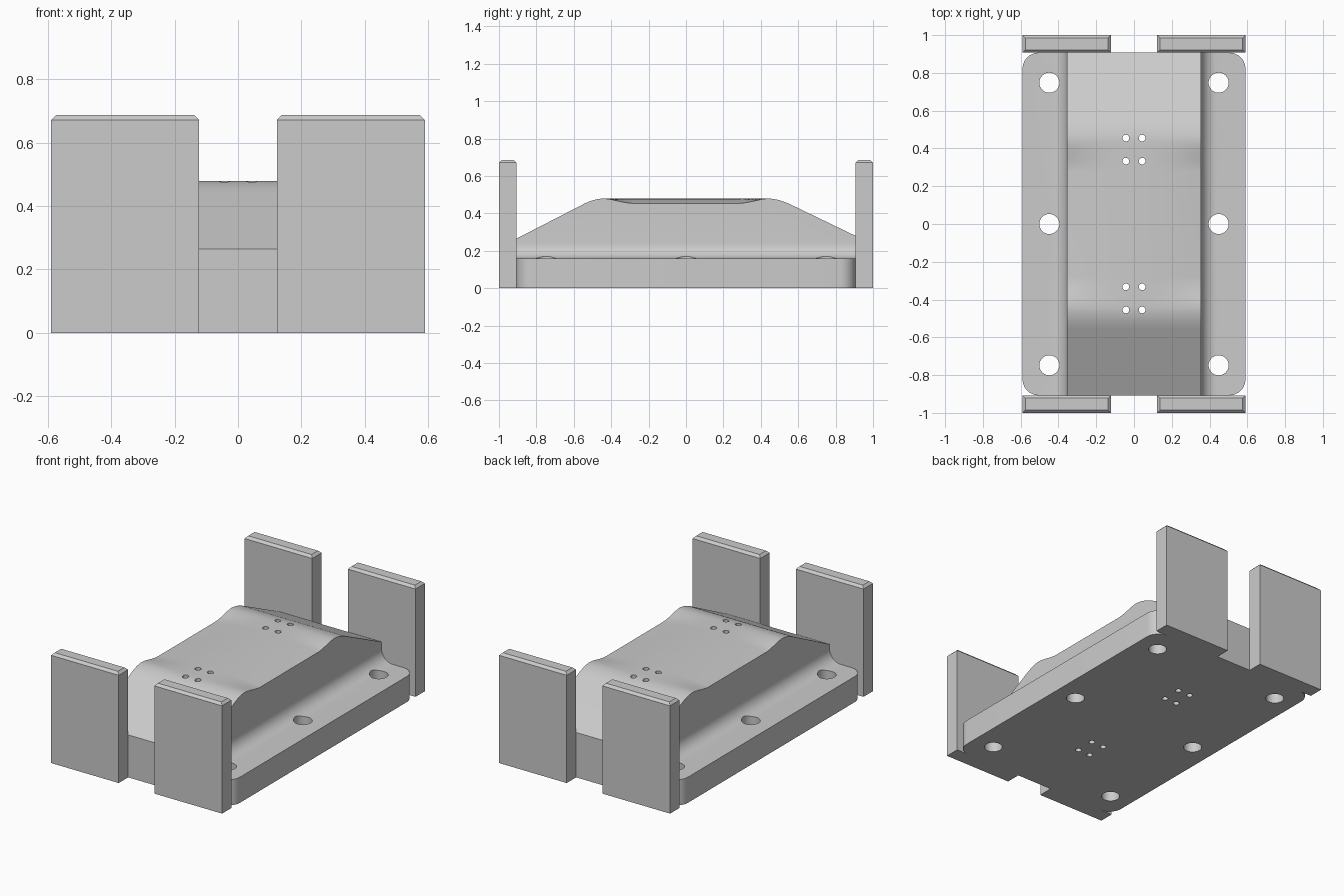
import bpy, bmesh, math

if "Cube" in bpy.data.objects:
    bpy.data.objects.remove(bpy.data.objects["Cube"])

END = 0.907            # half length of the base
BASE_X, BASE_Z = 0.59, 0.16
HUMP_X, CREST = 0.355, 0.48

grey = bpy.data.materials.new("plain grey")
grey.diffuse_color = (0.6, 0.6, 0.6, 1)
grey.use_nodes = True
grey.node_tree.nodes["Principled BSDF"].inputs["Base Color"].default_value = grey.diffuse_color


def make(name, bm):
    bmesh.ops.recalc_face_normals(bm, faces=bm.faces)
    me = bpy.data.meshes.new(name)
    bm.to_mesh(me)
    bm.free()
    me.materials.append(grey)
    ob = bpy.data.objects.new(name, me)
    bpy.context.collection.objects.link(ob)
    return ob


def loft(name, rings):
    """Closed solid through equally sized rings of points."""
    bm = bmesh.new()
    vs = [[bm.verts.new(p) for p in r] for r in rings]
    n = len(vs[0])
    for a, b in zip(vs, vs[1:]):
        for i in range(n):
            j = (i + 1) % n
            bm.faces.new((a[i], a[j], b[j], b[i]))
    bm.faces.new(vs[0])
    bm.faces.new(vs[-1])
    return make(name, bm)


def circle(x, y, r, n, z):
    return [(x + r * math.cos(math.tau * i / n), y + r * math.sin(math.tau * i / n), z)
            for i in range(n)]


def combine(target, part, operation):
    mod = target.modifiers.new(operation.lower(), 'BOOLEAN')
    mod.operation, mod.solver, mod.object = operation, 'EXACT', part
    bpy.context.view_layer.objects.active = target
    bpy.ops.object.modifier_apply(modifier=mod.name)
    bpy.data.objects.remove(part)


def smoothstep(t):
    t = max(0.0, min(1.0, t))
    return t * t * (3 - 2 * t)


# Base plate with rounded corners
def base_ring(z, r=0.085, n=10):
    ring = []
    for q, (sx, sy) in enumerate(((1, 1), (-1, 1), (-1, -1), (1, -1))):
        for i in range(n + 1):
            a = math.pi / 2 * (q + i / n)
            ring.append((sx * (BASE_X - r) + r * math.cos(a), sy * (END - r) + r * math.sin(a), z))
    return ring


body = loft("cradle_body", [base_ring(0), base_ring(BASE_Z)])


# Hump: flat crest with ramps at both ends, its sides dipping in the middle
def crest(y):
    end_z = 0.28 if y > 0 else 0.265
    ramp = end_z + (END - abs(y)) * (0.515 if y < 0 else 0.482)
    k = 0.03           # rounds the change from ramp to crest
    h = max(k - abs(ramp - CREST), 0) / k
    return min(ramp, CREST) - h * h * k / 4


def hump_ring(y, fillet=0.08, n=8, m=24):
    right = []
    for i in range(n + 1):
        a = math.pi / 2 * i / n
        right.append((HUMP_X + fillet - fillet * math.sin(a),
                      BASE_Z + fillet - fillet * math.cos(a)))
    right.insert(0, (HUMP_X + fillet, 0.1))
    dip = 0.026 * smoothstep((0.45 - abs(y)) / 0.17)
    top = []
    for i in range(m + 1):
        x = HUMP_X * (1 - 2 * i / m)
        top.append((x, crest(y) - dip * (x / HUMP_X) ** 2))
    pts = right + top + [(-x, z) for x, z in reversed(right)]
    return [(x, y, z) for x, z in pts]


stations = [0.907, 0.56, 0.54, 0.52, 0.505, 0.49, 0.475, 0.46, 0.45, 0.43, 0.41, 0.39, 0.37,
            0.35, 0.33, 0.31, 0.29, 0.28]
ys = [-y for y in stations] + stations[::-1]
combine(body, loft("hump", [hump_ring(y) for y in ys]), 'UNION')


# Four end posts with chamfered tops
def post_ring(sx, sy, z, inset=0.0):
    x0, x1, y0, y1 = 0.123 + inset, BASE_X - inset, END + inset, 1.0 - inset
    return [(sx * x, sy * y, z) for x, y in ((x0, y0), (x1, y0), (x1, y1), (x0, y1))]


for sx in (-1, 1):
    for sy in (-1, 1):
        post = loft("end_post", [post_ring(sx, sy, 0), post_ring(sx, sy, 0.672),
                                 post_ring(sx, sy, 0.687, 0.015)])
        combine(body, post, 'UNION')

# Mounting holes and small pin holes
holes = [(sx * 0.448, y, 0.053, 40) for sx in (-1, 1) for y in (-0.748, 0, 0.748)]
holes += [(sx * 0.043, y, 0.018, 20) for sx in (-1, 1) for y in (-0.455, -0.333, 0.333, 0.455)]
for x, y, r, n in holes:
    cutter = loft("hole_cutter", [circle(x, y, r, n, -0.1), circle(x, y, r, n, 0.7)])
    combine(body, cutter, 'DIFFERENCE')

bpy.ops.object.select_all(action='DESELECT')
body.select_set(True)
bpy.context.view_layer.objects.active = body
bpy.ops.object.shade_smooth_by_angle(angle=math.radians(25))
